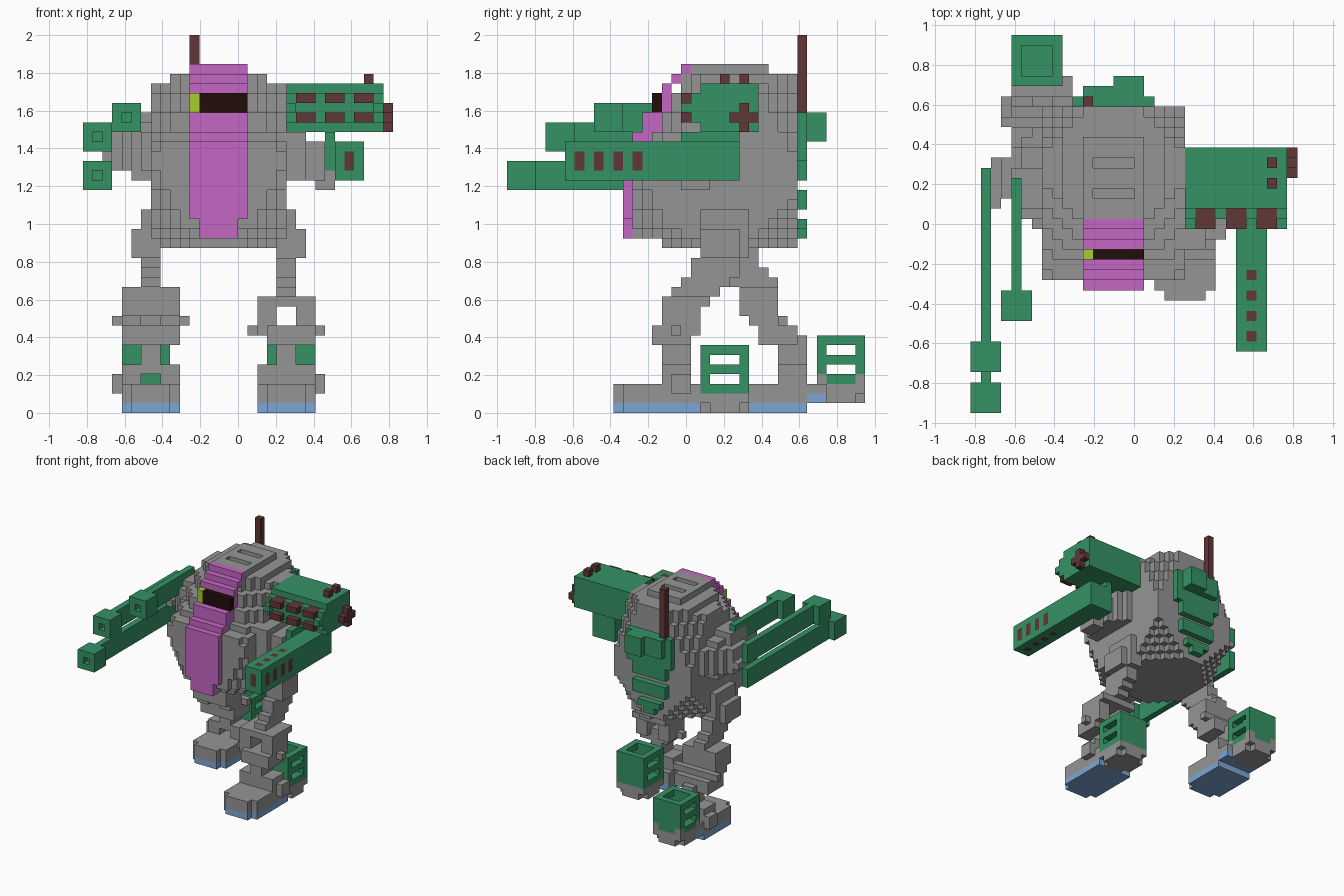
import bpy, bmesh
from mathutils import Vector

old = bpy.data.objects.get("Cube")
if old:
    bpy.data.objects.remove(old, do_unlink=True)

UNIT = 2 / 39                       # edge of one block
ORIGIN = Vector((16, 18.5, 0))      # block coordinates of the model centre
MIRROR = 28                         # mirror sum for the body's centre plane

COLOURS = {
    "grey": (.3, .3, .3), "green": (.036, .29, .13), "magenta": (.56, .135, .56),
    "brown": (.12, .038, .038), "black": (.015, .004, .003),
    "lime": (.39, .61, .027), "blue": (.2, .38, .66),
}
MATS = {}
for label, rgb in COLOURS.items():
    m = bpy.data.materials.new(label)
    m.use_nodes = True
    m.diffuse_color = (*rgb, 1)
    m.node_tree.nodes["Principled BSDF"].inputs["Base Color"].default_value = (*rgb, 1)
    MATS[label] = m

AXES = [Vector(a) for a in ((1, 0, 0), (0, 1, 0), (0, 0, 1))]


class Blocks:
    """A part made of unit blocks; only its outer faces become mesh."""

    def __init__(self, name, flip=False):
        self.name, self.flip, self.cells = name, flip, {}

    def box(self, x, y, z, colour="grey"):
        if self.flip:
            x = (MIRROR - x[1], MIRROR - x[0])
        for i in range(*x):
            for j in range(*y):
                for k in range(*z):
                    if colour:
                        self.cells[i, j, k] = colour
                    else:
                        self.cells.pop((i, j, k), None)

    def build(self):
        bm = bmesh.new()
        corners = {}

        def vert(p):
            key = tuple(round(c) for c in p)
            if key not in corners:
                corners[key] = bm.verts.new((Vector(key) - ORIGIN) * UNIT)
            return corners[key]

        used = sorted(set(self.cells.values()))
        for cell, colour in self.cells.items():
            base = Vector(cell)
            for a in range(3):
                u, v = AXES[(a + 1) % 3], AXES[(a + 2) % 3]
                for side in (0, 1):
                    step = AXES[a] * (1 if side else -1)
                    if tuple(round(c) for c in base + step) in self.cells:
                        continue
                    p = base + AXES[a] * side
                    loop = [p, p + u, p + u + v, p + v]
                    face = bm.faces.new([vert(q) for q in (loop if side else loop[::-1])])
                    face.material_index = used.index(colour)
        mesh = bpy.data.meshes.new(self.name)
        bm.to_mesh(mesh)
        bm.free()
        for colour in used:
            mesh.materials.append(MATS[colour])
        bpy.context.collection.objects.link(bpy.data.objects.new(self.name, mesh))


# Hull: a box with a sloped front and stepped corners, longer at the front
def hull_front(k):
    if k < 19:
        return {17: 16, 18: 14}[k]
    return 13 if k < 28 else 15 + (k - 27) // 2


hull = Blocks("hull")
for k in range(17, 35):
    inset = 2 if k == 34 else 0
    front = hull_front(k)
    for i in range(7 + inset, 21 - inset):
        for j in range(front, 30):
            dx, dy = min(i - 7, 20 - i), min(j - front, 29 - j)
            rise = (k - 17) // 2 + 1 if j < 22 else k - 17
            if dx + dy + rise >= 5 and dx + dy + (34 - k) // 2 >= 4:
                hull.box((i, i + 1), (j, j + 1), (k, k + 1))
hull.box((12, 16), (13, 17), (18, 20))
hull.box((11, 17), (19, 27), (35, 36))
for y in (21, 24):                  # roof vents
    hull.box((12, 16), (y, y + 1), (35, 36), None)
hull.build()

# Front stripe following the slope, with the visor
stripe = Blocks("front_stripe")
for k in range(18, 36):
    front = 12 if k < 28 else 13 + (k - 27) // 2 if k < 33 else k - 17
    narrow = 1 if k < 20 else 0
    back = 13 if k < 28 else 17 if k < 34 else 19
    stripe.box((11 + narrow, 17 - narrow), (front, back), (k, k + 1), "magenta")
stripe.box((11, 17), (15, 16), (31, 33), "black")
stripe.box((11, 12), (15, 16), (31, 33), "lime")
stripe.build()

# Back pack with ribs that narrow downwards
pack = Blocks("back_pack")
pack.box((10, 18), (30, 31), (26, 31), "green")
pack.box((11, 17), (30, 31), (24, 26), "green")
pack.box((11, 17), (30, 31), (21, 23), "green")
pack.box((12, 16), (30, 31), (19, 20), "green")
pack.box((13, 15), (30, 31), (18, 19), "green")
pack.box((11, 14), (31, 32), (28, 31), "green")
pack.box((14, 17), (31, 33), (28, 31), "green")
pack.build()

antenna = Blocks("antenna")
antenna.box((11, 12), (30, 31), (31, 39), "brown")
antenna.build()

# Right arm: stepped shoulder and three long barrels
shoulder = Blocks("right_shoulder")
for n in range(4):
    shoulder.box((6 - n, 7 - n), (18 + n, 28 - n), (25, 29))
shoulder.box((5, 7), (19, 26), (24, 30))
shoulder.box((2, 3), (20, 25), (26, 27))
shoulder.box((4, 7), (20, 24), (28, 31))
shoulder.build()
for label, x, y, z, back in (("upper", 3, 9, 29, 23), ("middle", 0, 4, 27, 24),
                             ("lower", 0, 0, 23, 24)):
    barrel = Blocks(label + "_barrel")
    barrel.box((x + 1, x + 2), (y, back), (z, z + 3), "green")
    barrel.box((x, x + 3), (y, y + 3), (z, z + 3), "green")
    barrel.box((x + 1, x + 2), (y, y + 1), (z + 1, z + 2), None)
    barrel.build()

# Left arm: stepped shoulder, rocket pod and heavy gun
arm = Blocks("left_shoulder")
for n in range(4):
    arm.box((21 + n, 22 + n), (16 + n // 2, 24 - n), (24, 29 - n // 2))
arm.box((24, 26), (18, 21), (23, 25))
arm.build()

pod = Blocks("rocket_pod")
pod.box((21, 31), (20, 26), (29, 34), "green")
pod.box((21, 31), (19, 20), (30, 33), "green")
for x in (21, 30):
    pod.box((x, x + 1), (18, 19), (31, 32), "green")
for x in (22, 25, 28):
    for z in (30, 32):
        pod.box((x, x + 2), (18, 20), (z, z + 1), "brown")
pod.box((31, 32), (23, 26), (30, 31), "brown")     # side cross
pod.box((31, 32), (24, 25), (29, 32), "brown")
for y in (22, 24):
    pod.box((29, 30), (y, y + 1), (34, 35), "brown")
pod.build()

gun = Blocks("heavy_gun")
gun.box((26, 29), (6, 24), (24, 28), "green")
gun.box((25, 26), (18, 24), (24, 29), "green")
gun.box((27, 28), (6, 7), (25, 27), "brown")
for y in range(7, 14, 2):
    gun.box((26, 29), (y, y + 1), (25, 27), "brown")
    gun.box((27, 28), (y, y + 1), (24, 28), "brown")
gun.build()


# Legs: both share one plan; the right one is mirrored and strides back
def leg(name, flip, thigh, knee, shin, toe, heel, lift):
    part = Blocks(name + "_leg", flip)
    part.box((20, 22), (20, 25), (16, 21))
    part.box((22, 23), (20, 24), (16, 19))
    part.box((21, 22), (21, 24), (19, 21))
    for n, y in enumerate(thigh):
        k = 16 - n
        part.box((20, 22), (y, y + 5), (k, k + 1))
    part.box((18, 24), (knee, knee + 5 - lift), (11 - lift, 12 + lift))
    for x in (18, 22):
        part.box((x, x + 2), (knee + lift, knee + 4), (8 + lift, 11))
    part.box((19 - lift, 24), (shin - 1 - lift, shin + 3 - lift), (7, 9))
    part.box((17, 25), (shin + 1 - lift, shin + 2 - lift), (8 + lift, 9 + lift))
    part.box((20, 22), (shin, shin + 3), (3 + lift, 9 - lift))
    for x in (18, 22):
        part.box((x, x + 2), (shin, shin + 3), (3, 5))
    part.build()

    foot = Blocks(name + "_foot", flip)
    end = toe + 9 - lift
    for z, colour in ((0, "blue"), (1, "grey"), (2, "grey")):
        foot.box((18, 24), (toe + 1, end), (z, z + 1), colour)
        foot.box((19, 23), (toe, toe + 1), (z, z + 1), colour)
    foot.box((24, 25), (shin + 1, shin + 3), (2, 4))
    if lift:
        foot.box((18, 24), (heel - 1, heel + 1), (1, 2), "blue")
        foot.box((18, 24), (heel - 1, heel + 1), (2, 3))
    foot.box((20, 23), (heel, heel + 5), (lift, lift + 1))
    foot.box((19, 24), (heel + 1, heel + 4), (lift, lift + 1))
    foot.box((19, 24), (heel, heel + 5), (lift + 1, lift + 2))
    foot.build()

    # Hollow heel box with side slots
    case = Blocks(name + "_heel_box", flip)
    base = lift + 2
    case.box((19, 24), (heel, heel + 5), (base, base + 5), "green")
    case.box((20, 23), (heel + 1, heel + 4), (base + 1, base + 5), None)
    for k in (base + 1, base + 3):
        case.box((19, 24), (heel + 1, heel + 4), (k, k + 1), None)
    if lift:
        for x in (19, 23):
            for y in (heel, heel + 4):
                case.box((x, x + 1), (y, y + 1), (base, base + 1))
    case.build()


leg("left", False, (20, 19, 19, 18, 17), 16, 16, 11, 20, 0)
leg("right", True, (21, 21, 22, 23), 24, 28, 23, 32, 1)
